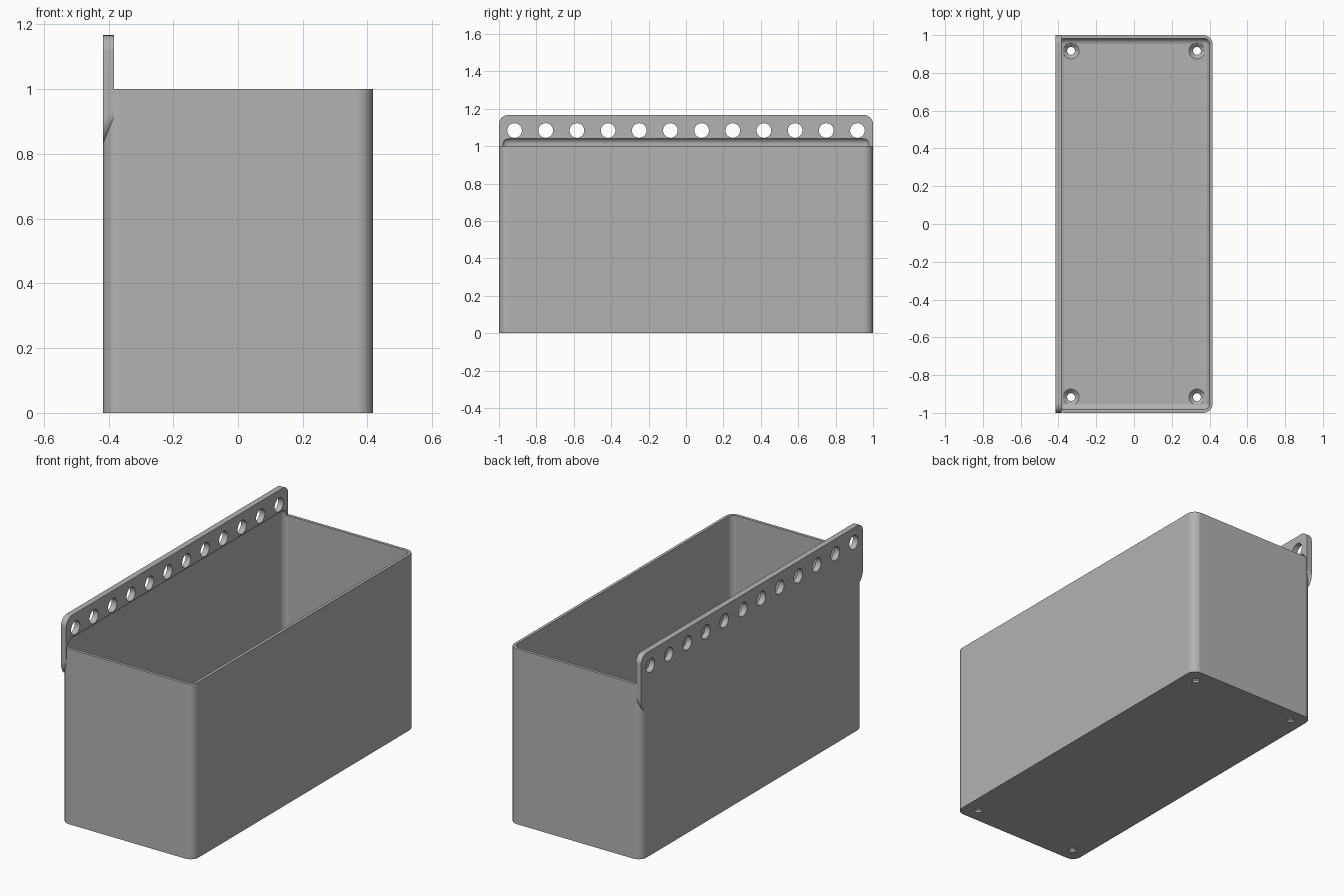
import bpy
import bmesh
from math import radians

if "Cube" in bpy.data.objects:
    bpy.data.objects.remove(bpy.data.objects["Cube"], do_unlink=True)

MM = 1 / 60                      # one design unit
HX, HY, H = 25 * MM, 60 * MM, 60 * MM
WALL, FLOOR = MM, 2 * MM

grey = bpy.data.materials.new("plain grey")
grey.use_nodes = True
colour = (0.45, 0.45, 0.45, 1)
grey.diffuse_color = colour
grey.node_tree.nodes["Principled BSDF"].inputs["Base Color"].default_value = colour


def finish(bm, name):
    bmesh.ops.recalc_face_normals(bm, faces=bm.faces)
    mesh = bpy.data.meshes.new(name)
    bm.to_mesh(mesh)
    bm.free()
    mesh.materials.append(grey)
    obj = bpy.data.objects.new(name, mesh)
    bpy.context.collection.objects.link(obj)
    return obj


def rounded_box(name, low, high, radius, axes, slope=0):
    """Box with rounded edges along the given axes; slope lifts the inner bottom edge."""
    bm = bmesh.new()
    bmesh.ops.create_cube(bm, size=1)
    for v in bm.verts:
        inner_bottom = v.co.x > 0 and v.co.z < 0
        v.co = [high[i] if v.co[i] > 0 else low[i] for i in range(3)]
        if inner_bottom:
            v.co.z += slope

    def along(edge):
        d = edge.verts[1].co - edge.verts[0].co
        if abs(d.y) > 1e-5:
            return "y"
        return "x" if abs(d.x) > 1e-5 else "z"

    edges = [e for e in bm.edges if along(e) in axes]
    bmesh.ops.bevel(bm, geom=edges, offset=radius, segments=8, profile=0.5,
                    affect='EDGES', clamp_overlap=True)
    return finish(bm, name)


def cutter_cone(name, place, r_low, r_high, depth, turn=0):
    bpy.ops.mesh.primitive_cone_add(vertices=32, radius1=r_low, radius2=r_high,
                                    depth=depth, location=place, rotation=(0, turn, 0))
    obj = bpy.context.object
    obj.name = name
    obj.data.materials.append(grey)
    return obj


def combine(target, tool, operation):
    mod = target.modifiers.new(operation.lower(), 'BOOLEAN')
    mod.operation, mod.object, mod.solver = operation, tool, 'EXACT'
    bpy.context.view_layer.objects.active = target
    bpy.ops.object.modifier_apply(modifier=mod.name)
    bpy.data.objects.remove(tool, do_unlink=True)


# Bin body with rounded upright corners
storage_bin = rounded_box("storage_bin", (-HX, -HY, 0), (HX, HY, H), 3 * MM, "z")

# Hanging flange with a sloped underside
flange = rounded_box("flange", (-HX, -HY, 50 * MM), (-HX + 2 * MM, HY, 70 * MM),
                     3 * MM, "x", slope=2 * MM)
combine(storage_bin, flange, 'UNION')

# Cavity, which curves into the flange above the rim
cavity = rounded_box("cavity", (-HX + WALL, -HY + WALL, FLOOR),
                     (HX - WALL, HY - WALL, H + 2.65 * MM), 2 * MM, "xyz")
combine(storage_bin, cavity, 'DIFFERENCE')

# Row of peg holes through the flange
for i in range(12):
    y = (i - 5.5) * 10 * MM
    hole = cutter_cone("peg_hole", (-HX + MM, y, 65 * MM), 2.35 * MM, 2.35 * MM, 0.2, radians(90))
    combine(storage_bin, hole, 'DIFFERENCE')

# Countersunk screw holes in the floor
for sx in (-1, 1):
    for sy in (-1, 1):
        x, y = sx * 20 * MM, sy * 55 * MM
        shaft = cutter_cone("screw_hole", (x, y, 0), 1.25 * MM, 1.25 * MM, 0.2)
        combine(storage_bin, shaft, 'DIFFERENCE')
        sink = cutter_cone("countersink", (x, y, 1.4 * MM), 1.25 * MM, 2.65 * MM, 1.4 * MM)
        combine(storage_bin, sink, 'DIFFERENCE')

# Smooth shading with sharp edges kept
bpy.ops.object.select_all(action='DESELECT')
storage_bin.select_set(True)
bpy.context.view_layer.objects.active = storage_bin
bpy.ops.object.shade_smooth_by_angle(angle=radians(30))
weighted = storage_bin.modifiers.new("even_normals", 'WEIGHTED_NORMAL')
weighted.keep_sharp = True
